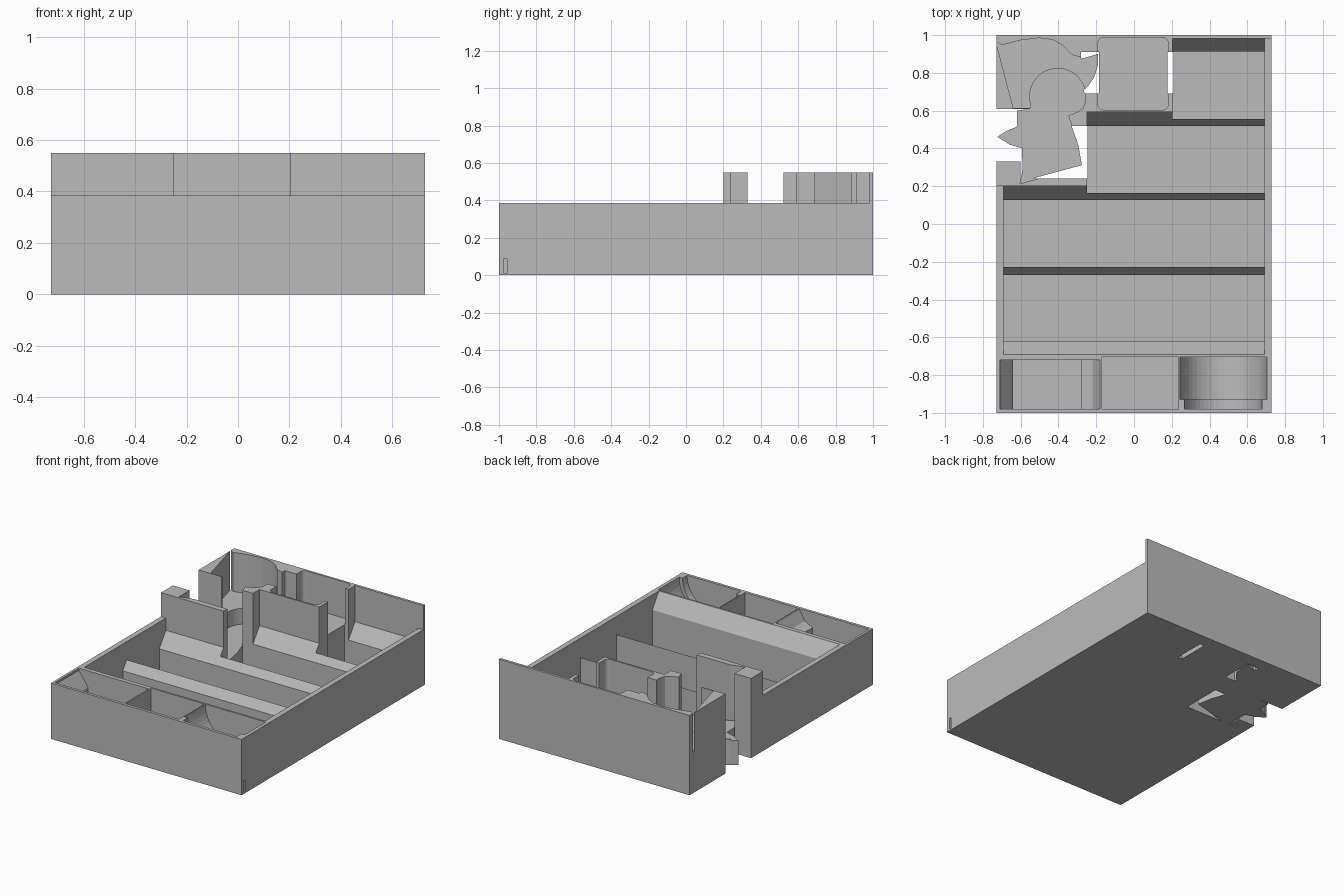
import bpy, bmesh, math
from mathutils import Vector

if "Cube" in bpy.data.objects:
    bpy.data.objects.remove(bpy.data.objects["Cube"])

grey = bpy.data.materials.new("plain grey")
grey.use_nodes = True
GREY = (0.5, 0.5, 0.5, 1)
grey.diffuse_color = GREY
grey.node_tree.nodes["Principled BSDF"].inputs["Base Color"].default_value = GREY


def prism(name, outline, axis, low, high):
    """Extrude a 2D outline along an axis; x takes (y, z), y takes (x, z), z takes (x, y)."""
    place = {"x": lambda a, b, d: (d, a, b),
             "y": lambda a, b, d: (a, d, b),
             "z": lambda a, b, d: (a, b, d)}[axis]
    bm = bmesh.new()
    face = bm.faces.new([bm.verts.new(place(a, b, low)) for a, b in outline])
    extruded = bmesh.ops.extrude_face_region(bm, geom=[face])["geom"]
    bmesh.ops.translate(bm, vec=Vector(place(0, 0, high - low)),
                        verts=[g for g in extruded if isinstance(g, bmesh.types.BMVert)])
    bmesh.ops.recalc_face_normals(bm, faces=bm.faces)
    mesh = bpy.data.meshes.new(name)
    bm.to_mesh(mesh)
    bm.free()
    mesh.materials.append(grey)
    obj = bpy.data.objects.new(name, mesh)
    bpy.context.collection.objects.link(obj)
    return obj


def box(name, x0, x1, y0, y1, z0, z1):
    return prism(name, [(x0, y0), (x1, y0), (x1, y1), (x0, y1)], "z", z0, z1)


def combine(target, other, operation):
    mod = target.modifiers.new(operation, "BOOLEAN")
    mod.operation, mod.solver, mod.object = operation, "EXACT", other
    bpy.context.view_layer.objects.active = target
    bpy.ops.object.modifier_apply(modifier=mod.name)
    bpy.data.objects.remove(other)


def cut(other):
    combine(tray, other, "DIFFERENCE")


def add(other):
    combine(tray, other, "UNION")


def arc(cx, cy, r, start, end, steps):
    angles = [math.radians(start + (end - start) * i / steps) for i in range(steps + 1)]
    return [(cx + r * math.cos(a), cy + r * math.sin(a)) for a in angles]


def grow(outline, factor):
    cx = sum(p[0] for p in outline) / len(outline)
    cy = sum(p[1] for p in outline) / len(outline)
    return [(cx + (x - cx) * factor, cy + (y - cy) * factor) for x, y in outline]


HALF, LOW, TALL, OVER, FLOOR = 0.7275, 0.385, 0.55, 0.7, 0.02
SIDE = 0.69

# Low body, raised rear corner and raised back wall
tray = box("tray", -HALF, HALF, -1, 1, 0, LOW)
add(prism("raised_rear", [(-HALF, 0.2), (0.205, 0.2), (0.205, 0.982),
                          (HALF, 0.982), (HALF, 1), (-HALF, 1)], "z", 0.1, TALL))

# Card rows with a leaning rest at the back of each
cut(prism("front_rows", [(-0.69, LOW), (-0.62, 0.28), (-0.62, FLOOR), (-0.27, FLOOR),
                         (-0.27, 0.2), (-0.228, 0.26), (-0.228, FLOOR), (0.128, FLOOR),
                         (0.128, 0.2), (0.2, 0.3), (0.2, OVER), (-0.69, OVER)],
          "x", -SIDE, SIDE))
cut(prism("third_row", [(0.165, FLOOR), (0.52, FLOOR), (0.52, 0.2), (0.592, 0.3),
                        (0.592, OVER), (0.165, OVER)], "x", -0.25, SIDE))
cut(prism("rear_row", [(0.555, FLOOR), (0.912, FLOOR), (0.912, 0.2), (0.982, 0.3),
                       (0.982, OVER), (0.555, OVER)], "x", 0.205, SIDE))

# Token pockets along the front
cut(prism("wide_pocket", [(-0.71, OVER), (-0.71, 0.37), (-0.66, 0.3), (-0.64, 0.27),
                          (-0.64, 0.05), (-0.28, 0.05), (-0.28, 0.28), (-0.22, 0.31),
                          (-0.18, 0.38), (-0.18, OVER)], "y", -0.98, -0.72))
cut(box("square_front_pocket", -0.17, 0.235, -0.98, -0.703, 0.05, OVER))
for radius, y0, y1 in ((0.23, -0.93, -0.703), (0.205, -0.98, -0.9)):
    trough = arc(0.473, LOW, radius, 180, 360, 24)
    cut(prism("round_pocket", trough + [(0.473 + radius, OVER), (0.473 - radius, OVER)],
              "y", y0, y1))

# Finger openings that pass right through
cut(box("body_opening", -0.6, -0.245, 0.24, 0.52, -1, OVER))
cut(box("side_opening", -1, -0.55, 0.33, 0.61, -1, OVER))
cut(box("rear_opening", -0.28, 0.21, 0.69, 0.91, -1, OVER))

# Outlines of the stored pieces
tile = []
for cx, cy, start in ((0.15, 0.955, 0), (-0.16, 0.955, 90), (-0.16, 0.635, 180), (0.15, 0.635, 270)):
    tile += arc(cx, cy, 0.027, start, start + 90, 5)
figure = arc(-0.405, 0.675, 0.145, -25, 200, 22) + [
    (-0.55, 0.61), (-0.62, 0.6), (-0.62, 0.515), (-0.68, 0.49), (-0.725, 0.46),
    (-0.66, 0.42), (-0.595, 0.4), (-0.59, 0.3), (-0.6, 0.222), (-0.275, 0.31),
    (-0.295, 0.42), (-0.35, 0.575), (-0.3, 0.595)]
winged = [(-0.725, 0.965), (-0.695, 0.945), (-0.6, 0.97), (-0.5, 0.982), (-0.43, 0.973),
          (-0.38, 0.945), (-0.33, 0.895), (-0.27, 0.877), (-0.19, 0.9), (-0.19, 0.84),
          (-0.21, 0.775), (-0.245, 0.725), (-0.29, 0.69), (-0.45, 0.62), (-0.635, 0.62)]

# Shaped plinths first, then the slightly larger recesses above them
pieces = (("tile", tile, 0.3), ("winged", winged, 0.28), ("figure", figure, 0.17))
for name, outline, level in pieces:
    add(prism(name + "_plinth", grow(outline, 0.995), "z", 0, level + 0.01))
for name, outline, level in pieces:
    cut(prism(name + "_recess", grow(outline, 1.02), "z", level, OVER))

# Small grooves low on the side walls
cut(box("groove", HALF - 0.012, 1, -0.972, -0.957, 0.01, 0.09))
